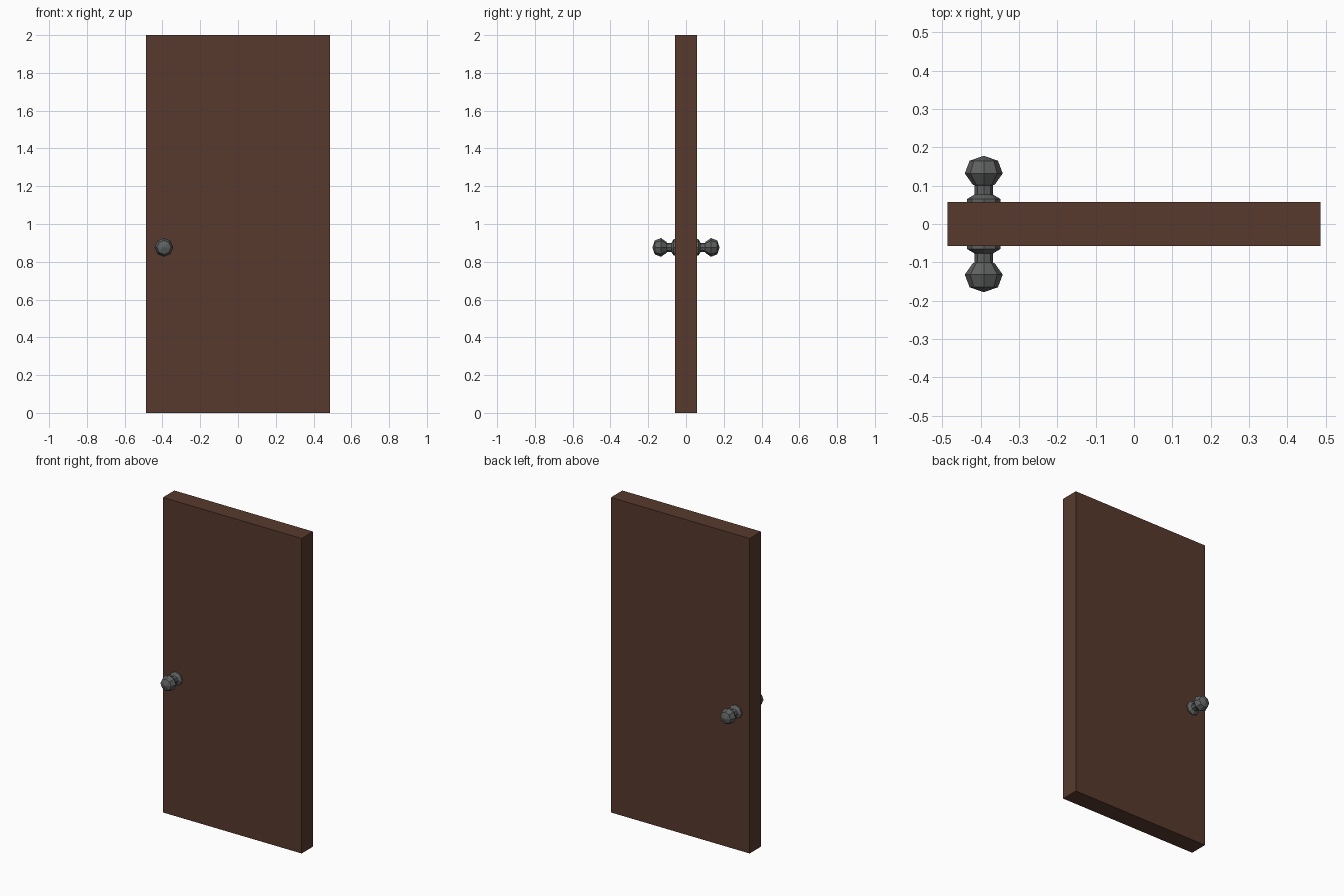
import bpy, bmesh, math

if "Cube" in bpy.data.objects:
    bpy.data.objects.remove(bpy.data.objects["Cube"])

def mat(name, c):
    m = bpy.data.materials.new(name)
    m.diffuse_color = (*c, 1)
    m.use_nodes = True
    m.node_tree.nodes["Principled BSDF"].inputs["Base Color"].default_value = m.diffuse_color
    return m

wood = mat("brown wood", (0.095, 0.042, 0.026))
metal = mat("dark grey metal", (0.115, 0.118, 0.118))

def finish(bm, name, m):
    bmesh.ops.recalc_face_normals(bm, faces=bm.faces)
    me = bpy.data.meshes.new(name)
    bm.to_mesh(me)
    bm.free()
    me.materials.append(m)
    ob = bpy.data.objects.new(name, me)
    bpy.context.collection.objects.link(ob)

# Door slab
bm = bmesh.new()
bmesh.ops.create_cube(bm, size=1)
for v in bm.verts:
    v.co.x *= 0.974
    v.co.y *= 0.115
    v.co.z = (v.co.z + 0.5) * 2
finish(bm, "door_panel", wood)

# Eight-sided knob: (radius, distance from door centre), rosette to tip
PROFILE = [(0.044, 0.055), (0.044, 0.065), (0.024, 0.077), (0.024, 0.101),
           (0.029, 0.103), (0.0495, 0.132), (0.037, 0.165)]
SIDES, KX, KZ = 8, -0.392, 0.876

def knob(name, side):
    bm = bmesh.new()
    rings = []
    for r, y in PROFILE:
        rings.append([bm.verts.new((KX + r * math.cos(a), side * y, KZ + r * math.sin(a)))
                      for a in (2 * math.pi * i / SIDES for i in range(SIDES))])
    for lo, hi in zip(rings, rings[1:]):
        for i in range(SIDES):
            j = (i + 1) % SIDES
            bm.faces.new((lo[i], lo[j], hi[j], hi[i]))
    tip = bm.verts.new((KX, side * 0.178, KZ))
    for i in range(SIDES):
        bm.faces.new((rings[-1][i], rings[-1][(i + 1) % SIDES], tip))
    bm.faces.new(rings[0])
    finish(bm, name, metal)

knob("front_knob", -1)
knob("back_knob", 1)
